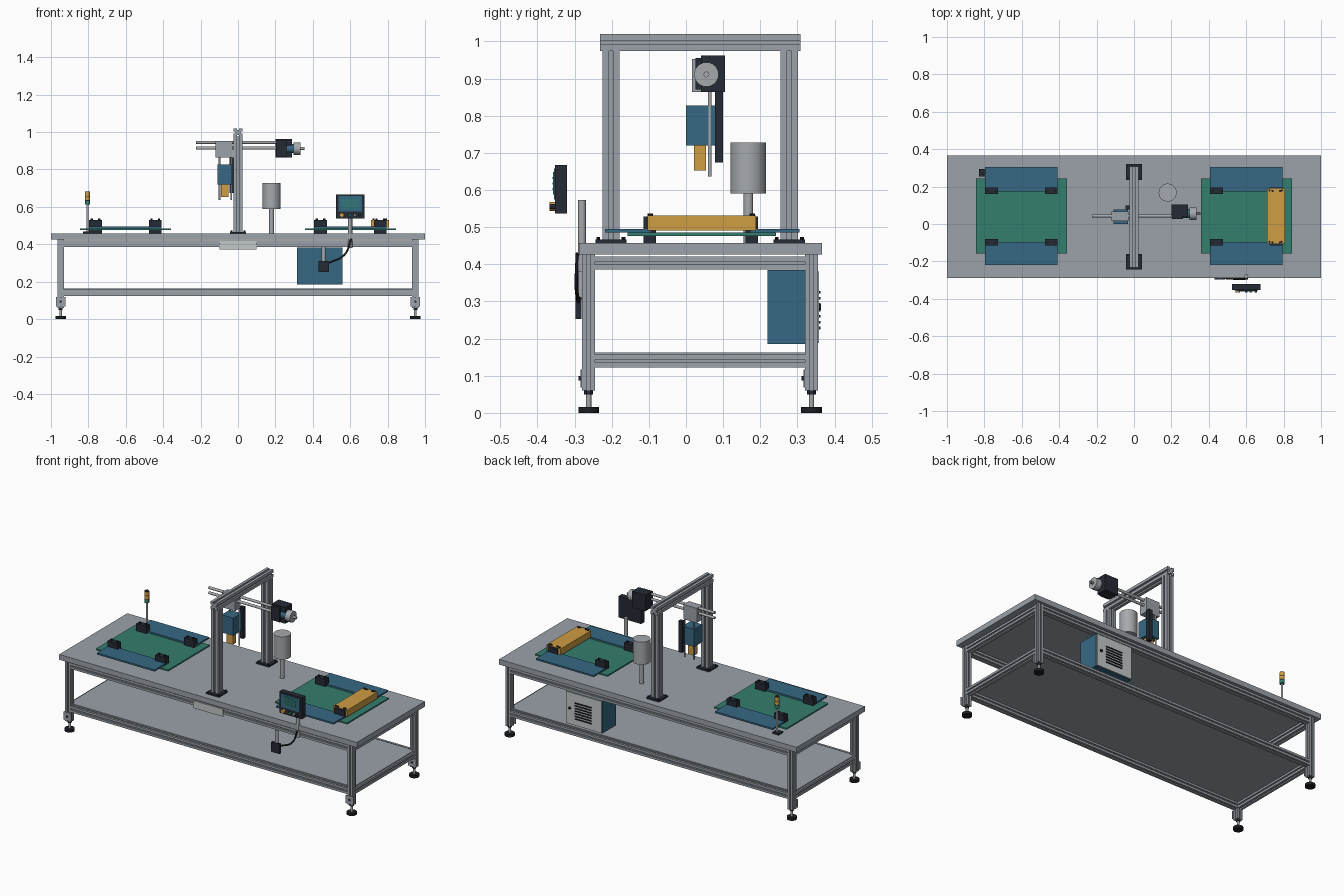
import bpy, bmesh, math
from mathutils import Vector, Matrix

cube = bpy.data.objects.get("Cube")
if cube:
    bpy.data.objects.remove(cube, do_unlink=True)


def material(name, r, g, b):
    m = bpy.data.materials.new(name)
    m.use_nodes = True
    m.diffuse_color = (r, g, b, 1)
    m.node_tree.nodes["Principled BSDF"].inputs["Base Color"].default_value = (r, g, b, 1)
    return m


ALU = material("aluminium grey", .33, .36, .40)
STEEL = material("steel grey", .38, .40, .42)
PANEL = material("pale panel", .55, .58, .58)
BLUE = material("machine blue", .037, .14, .23)
GREEN = material("board green", .035, .21, .155)
ORANGE = material("amber orange", .62, .34, .055)
DARK = material("charcoal", .018, .023, .034)
BLACK = material("rubber black", .012, .013, .018)
SCREEN = material("screen teal", .03, .17, .20)


def finish(bm, name, mat):
    bmesh.ops.recalc_face_normals(bm, faces=bm.faces)
    me = bpy.data.meshes.new(name)
    bm.to_mesh(me)
    bm.free()
    me.materials.append(mat)
    ob = bpy.data.objects.new(name, me)
    bpy.context.collection.objects.link(ob)
    return ob


def box(name, mat, x, y, z):
    """Box from its (min, max) extent on each axis."""
    bm = bmesh.new()
    bmesh.ops.create_cube(bm, size=1)
    for v in bm.verts:
        v.co = [r[0] + (c + .5) * (r[1] - r[0]) for c, r in zip(v.co, (x, y, z))]
    return finish(bm, name, mat)


def rod(name, mat, a, b, r, sides=24):
    """Round bar between two points."""
    a, b = Vector(a), Vector(b)
    d = b - a
    bm = bmesh.new()
    m = Matrix.Translation((a + b) / 2) @ d.to_track_quat('Z', 'Y').to_matrix().to_4x4()
    bmesh.ops.create_cone(bm, cap_ends=True, segments=sides, radius1=r, radius2=r,
                          depth=d.length, matrix=m)
    ob = finish(bm, name, mat)
    bpy.ops.object.select_all(action='DESELECT')
    ob.select_set(True)
    bpy.context.view_layer.objects.active = ob
    bpy.ops.object.shade_smooth_by_angle()
    return ob


def slotted_bar(name, a, b, w):
    """Square extrusion with a slot along each side."""
    a, b = Vector(a), Vector(b)
    h, s, d = w / 2, w * .12, w * .2
    side = [(-h, -h), (-s, -h), (-s, d - h), (s, d - h), (s, -h)]
    ring = []
    for k in range(4):
        for u, v in side:
            for _ in range(k):
                u, v = -v, u
            ring.append((u, v))
    axis = (b - a).normalized()
    e1 = Vector((0, 0, 1)) if abs(axis.z) < .5 else Vector((1, 0, 0))
    e2 = axis.cross(e1)
    bm = bmesh.new()
    f = bm.faces.new([bm.verts.new(a + e1 * u + e2 * v) for u, v in ring])
    new = bmesh.ops.extrude_face_region(bm, geom=[f])["geom"]
    bmesh.ops.translate(bm, vec=b - a, verts=[g for g in new if isinstance(g, bmesh.types.BMVert)])
    return finish(bm, name, ALU)


# Bench: top, legs, feet, rails and lower shelf
W = .035
LX, YF, YB = .948, -.262, .338
box("table_top", ALU, (-1, 1), (-.288, .366), (.426, .458))
box("lower_shelf", ALU, (-.955, .955), (-.255, .33), (.156, .163))
for sx, side in ((-1, "right"), (1, "left")):
    x = sx * LX
    for y, end in ((YF, "front"), (YB, "back")):
        tag = f"{end}_{side}"
        slotted_bar("leg_" + tag, (x, y, .06), (x, y, .426), W)
        box("foot_bracket_" + tag, ALU, (x - .026, x + .026), (y - .022, y - .0175), (.068, .117))
        rod("bracket_bolt_" + tag, DARK, (x, y - .027, .093), (x, y - .022, .093), .006, 12)
        rod("foot_pad_" + tag, BLACK, (x, y, 0), (x, y, .016), .028)
        rod("foot_spindle_" + tag, STEEL, (x, y, .016), (x, y, .06), .007, 16)
        rod("foot_nut_" + tag, DARK, (x, y, .05), (x, y, .06), .012, 6)
    for z, level in ((.403, "upper"), (.14, "lower")):
        slotted_bar(f"{level}_end_rail_{side}", (x, YF + W / 2, z), (x, YB - W / 2, z), W)
for y, end in ((YF, "front"), (YB, "back")):
    for z, level in ((.403, "upper"), (.14, "lower")):
        slotted_bar(f"{level}_{end}_rail", (-LX + W / 2, y, z), (LX - W / 2, y, z), W)
box("front_tag_plate", PANEL, (-.10, .10), (-.287, -.28), (.373, .418))

# Control cabinet with louvred door on the back
box("cabinet", BLUE, (.315, .56), (.22, .352), (.185, .384))
box("cabinet_door", PANEL, (.318, .557), (.352, .358), (.188, .381))
for i in range(7):
    z = .225 + i * .016
    box(f"door_louvre_{i}", BLACK, (.385, .495), (.358, .362), (z, z + .007))
rod("door_lock", BLACK, (.53, .358, .285), (.53, .364, .285), .008, 16)

# Gantry frame
for y, end in ((-.202, "front"), (.278, "back")):
    slotted_bar("gantry_post_" + end, (0, y, .458), (0, y, .975), .046)
    box("gantry_base_" + end, DARK, (-.043, .043), (y - .042, y + .042), (.458, .467))
    for sx in (-1, 1):
        for sy in (-1, 1):
            px, py = sx * .034, y + sy * .034
            rod("base_bolt", BLACK, (px, py, .467), (px, py, .473), .005, 8)
slotted_bar("gantry_beam", (0, -.232, .997), (0, .308, .997), .046)

# Cross slide, carriage and motor
for z, level in ((.945, "upper"), (.914, "lower")):
    rod(f"{level}_slide_rod", STEEL, (-.225, .043, z), (.21, .043, z), .008)
box("carriage", ALU, (-.12, -.03), (.016, .068), (.864, .953))
box("motor_block", DARK, (.20, .29), (.04, .105), (.864, .962))
rod("motor_body", BLUE, (.215, .055, .911), (.298, .055, .911), .024)
box("motor_front_cover", DARK, (.203, .262), (.026, .04), (.87, .955))
rod("motor_end_disc", STEEL, (.298, .055, .911), (.333, .055, .911), .033)
rod("motor_shaft", STEEL, (.333, .055, .911), (.355, .055, .911), .008, 12)

# Tool head hanging from the carriage
box("head_body", BLUE, (-.11, -.032), (0, .078), (.72, .827))
box("head_nozzle", ORANGE, (-.092, -.05), (.022, .054), (.653, .72))
for x in (-.098, -.036):
    rod("head_guide_rod", STEEL, (x, .064, .636), (x, .064, .87), .005, 16)
box("cable_guide", DARK, (-.045, -.02), (.078, .10), (.674, .864))

# Cylinder tank on a stem
rod("tank_stem", STEEL, (.18, .168, .458), (.18, .168, .59), .013)
rod("tank", STEEL, (.18, .168, .59), (.18, .168, .728), .048, 40)

# Two work stations
for cx, side in ((-.602, "right"), (.601, "left")):
    box("work_board_" + side, GREEN, (cx - .243, cx + .243), (-.158, .242), (.476, .485))
    for y0, y1, end in ((-.218, -.095, "front"), (.175, .305, "back")):
        box(f"side_plate_{end}_{side}", BLUE, (cx - .194, cx + .194), (y0, y1), (.485, .495))
    for dx in (-.16, .16):
        for y in (-.098, .177):
            x = cx + dx
            box("clamp_" + side, DARK, (x - .034, x + .034), (y - .017, y + .017), (.458, .529))
            for b in (-.02, .02):
                rod("clamp_bolt", BLACK, (x + b, y, .529), (x + b, y, .537), .006, 10)
box("amber_bar", ORANGE, (.71, .806), (-.104, .189), (.491, .531))
for x in (.725, .79):
    for y in (-.095, .18):
        rod("amber_bar_bolt", BLACK, (x, y, .531), (x, y, .537), .006, 10)

# Signal tower
TX, TY = -.805, .275
box("tower_base", DARK, (TX - .024, TX + .018), (TY - .02, TY + .02), (.458, .468))
rod("tower_pole", STEEL, (TX, TY, .468), (TX, TY, .612), .006, 16)
for z, mat, name in ((.612, GREEN, "green"), (.636, ORANGE, "middle"), (.659, ORANGE, "top")):
    rod(f"tower_lamp_{name}", mat, (TX, TY, z), (TX, TY, z + .02), .014)
    rod(f"tower_ring_{name}", DARK, (TX, TY, z + .02), (TX, TY, z + .024), .0125)

# Operator panel, facing the front
box("operator_panel", DARK, (.525, .677), (-.353, -.32), (.537, .667))
box("panel_screen", BLUE, (.538, .664), (-.356, -.353), (.575, .658))
box("screen_window", SCREEN, (.552, .65), (-.358, -.356), (.588, .648))
for i in range(3):
    z = .6 + i * .015
    box(f"screen_line_{i}", GREEN, (.562, .64), (-.36, -.358), (z, z + .005))
for x, mat, r in ((.555, ORANGE, .012), (.6, GREEN, .007), (.625, STEEL, .007), (.65, DARK, .007)):
    rod("panel_button", mat, (x, -.353, .556), (x, -.367, .556), r, 16)
rod("panel_post", STEEL, (.60, -.28, .38), (.60, -.28, .573), .011)

# Pendant box and its cable
rod("pendant_stem", STEEL, (.458, -.282, .305), (.458, -.282, .388), .011, 16)
box("pendant_box", DARK, (.43, .486), (-.297, -.281), (.253, .312))
curve = bpy.data.curves.new("panel_cable", 'CURVE')
curve.dimensions = '3D'
curve.bevel_depth = .005
curve.bevel_resolution = 2
spline = curve.splines.new('BEZIER')
spline.bezier_points.add(2)
for p, co in zip(spline.bezier_points, ((.486, -.29, .30), (.57, -.295, .345), (.606, -.292, .43))):
    p.co = co
    p.handle_left_type = p.handle_right_type = 'AUTO'
curve.materials.append(BLACK)
bpy.context.collection.objects.link(bpy.data.objects.new("panel_cable", curve))
